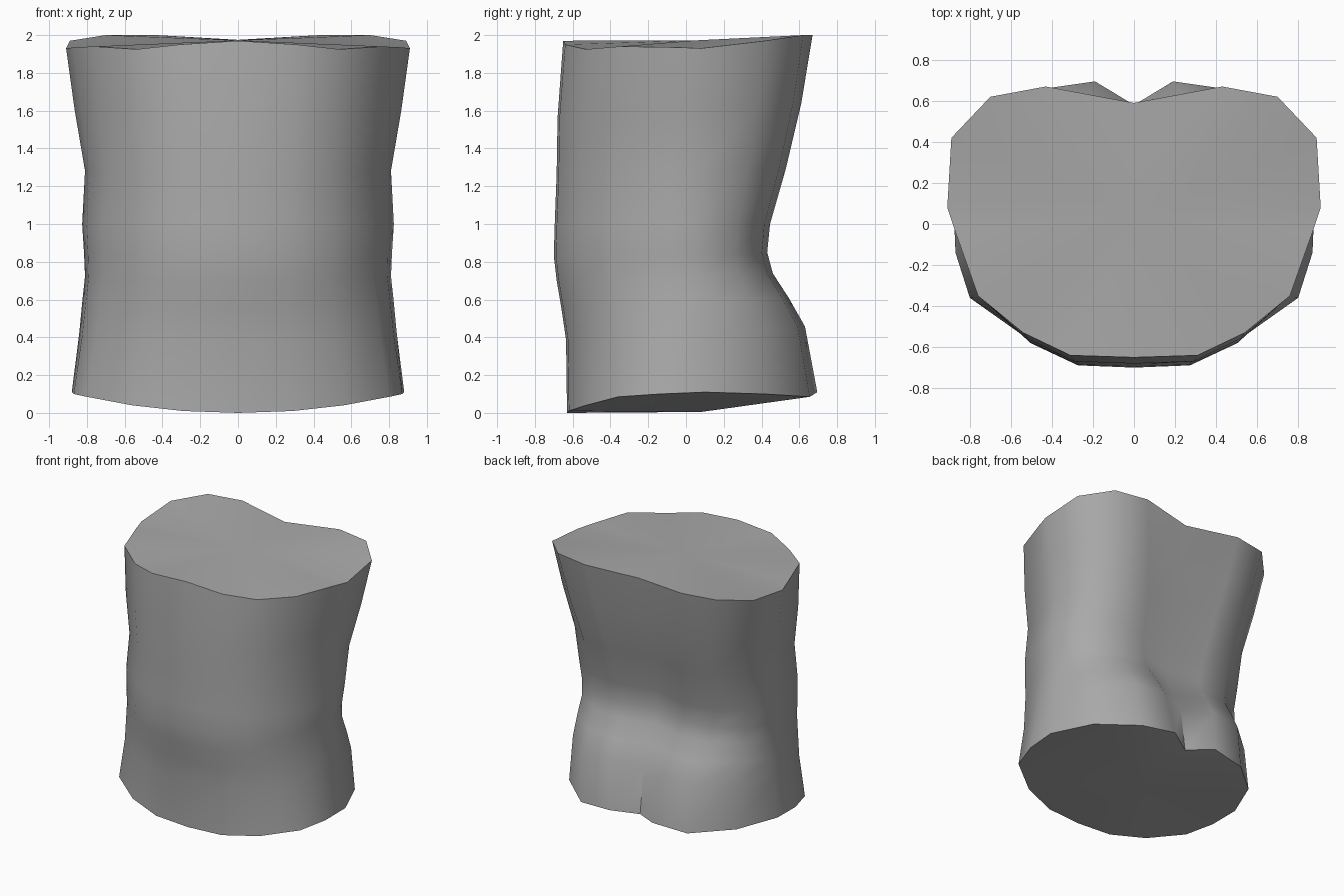
import bpy, bmesh, math

if "Cube" in bpy.data.objects:
    bpy.data.objects.remove(bpy.data.objects["Cube"])

# Half outlines (x, y, z), front centre round to back centre
BOTTOM = [(0, -.63, 0), (.29, -.62, .01), (.56, -.53, .04), (.80, -.36, .085), (.87, -.14, .10),
          (.88, .10, .11), (.74, .42, .10), (.47, .655, .085), (.19, .695, .11), (0, .58, .085)]
TOP = [(0, -.65, 1.97), (.31, -.64, 1.95), (.54, -.53, 1.925), (.76, -.35, 1.94), (.87, -.04, 1.935),
       (.91, .08, 1.93), (.89, .42, 1.97), (.70, .62, 2.0), (.43, .67, 2.0), (0, .59, 1.975)]
# Middle sections: height, half width, front depth, back depth
SECTIONS = [(.42, .84, -.635, .63), (.58, .825, -.66, .545), (.72, .81, -.685, .46), (.84, .815, -.70, .43),
            (1.0, .825, -.695, .445), (1.28, .81, -.685, .53), (1.60, .865, -.68, .61)]


def middle(z, width, front, back):
    """Blend the end outlines and fit them to the given section size."""
    t = z / 1.95
    pts = [[p + (q - p) * t for p, q in zip(a, b)] for a, b in zip(BOTTOM, TOP)]
    sx = width / max(p[0] for p in pts)
    sf = front / min(p[1] for p in pts)
    sb = back / max(p[1] for p in pts)
    flat = abs(z - 1) * .06
    return [(x * sx, y * (sf if y < 0 else sb), z + flat * (y / .65)) for x, y, _ in pts]


def full(half):
    """Mirror a half outline into a closed ring."""
    return half + [(-x, y, z) for x, y, z in half[-2:0:-1]]


bm = bmesh.new()
rings = [[bm.verts.new(p) for p in full(h)]
         for h in [BOTTOM] + [middle(*s) for s in SECTIONS] + [TOP]]
n = len(rings[0])

# Side wall
for low, high in zip(rings, rings[1:]):
    for i in range(n):
        j = (i + 1) % n
        bm.faces.new((low[i], low[j], high[j], high[i]))

# End caps fanned from a centre point
base = bm.verts.new((0, .08, .005))
lid = bm.verts.new((0, .05, 1.972))
for i in range(n):
    j = (i + 1) % n
    bm.faces.new((base, rings[0][j], rings[0][i]))
    bm.faces.new((lid, rings[-1][i], rings[-1][j]))
bmesh.ops.recalc_face_normals(bm, faces=bm.faces)

mesh = bpy.data.meshes.new("torso_block")
bm.to_mesh(mesh)
bm.free()
body = bpy.data.objects.new("torso_block", mesh)
bpy.context.collection.objects.link(body)

grey = bpy.data.materials.new("mid_grey")
grey.diffuse_color = (.40, .40, .40, 1)
grey.use_nodes = True
grey.node_tree.nodes["Principled BSDF"].inputs["Base Color"].default_value = grey.diffuse_color
mesh.materials.append(grey)

# Smooth wall with crisp rims
bpy.context.view_layer.objects.active = body
body.select_set(True)
bpy.ops.object.shade_smooth_by_angle(angle=math.radians(50))
